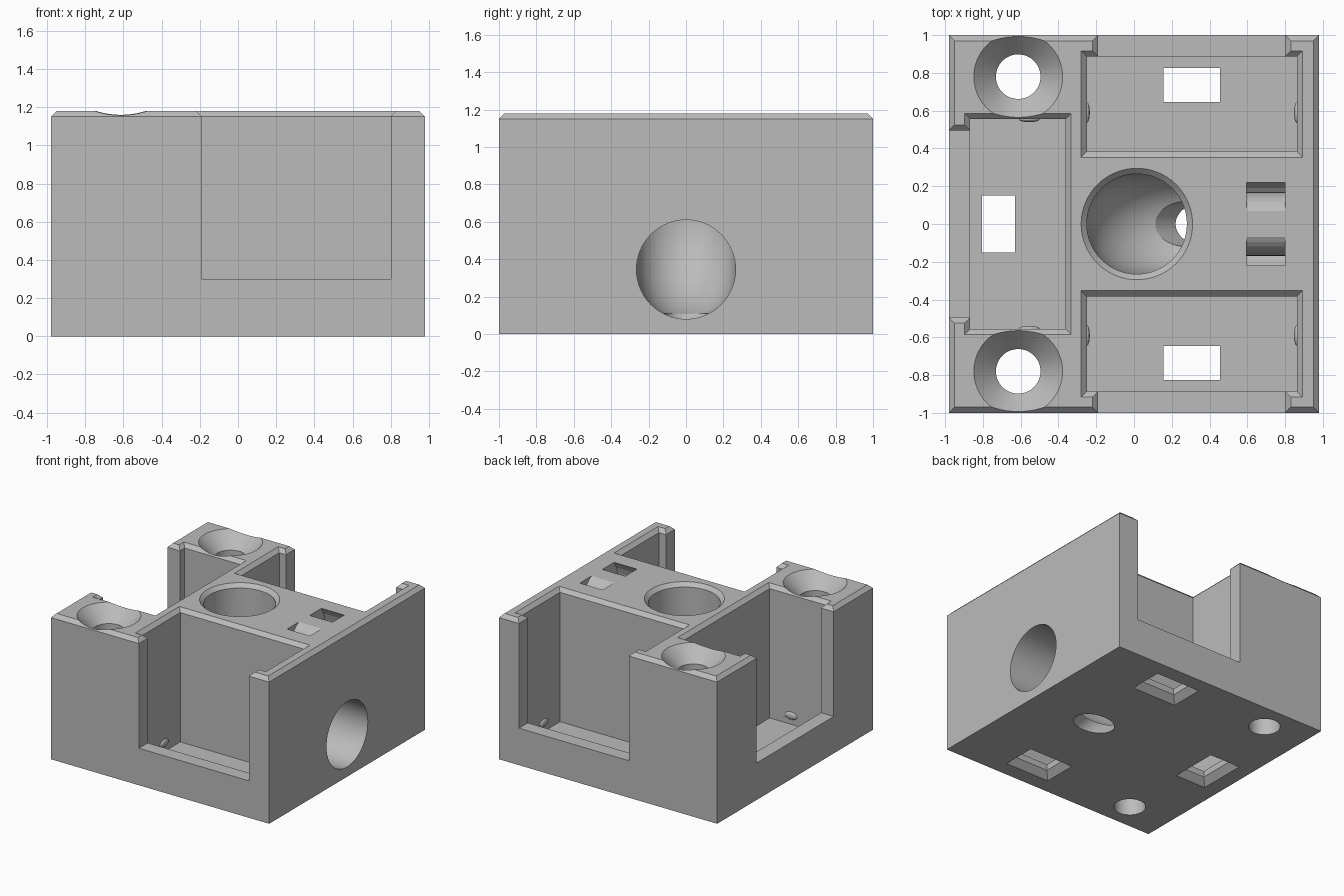
import bpy, bmesh
from math import sin, cos, pi
from mathutils import Vector

if "Cube" in bpy.data.objects:
    bpy.data.objects.remove(bpy.data.objects["Cube"])

TOP, CH = 1.18, 0.03

grey = bpy.data.materials.new("plain grey")
grey.use_nodes = True
grey.diffuse_color = (0.5, 0.5, 0.5, 1)
grey.node_tree.nodes["Principled BSDF"].inputs["Base Color"].default_value = (0.5, 0.5, 0.5, 1)


def loft(name, rings, closed=False):
    """Skin a list of point rings; cap the ends, or join last to first."""
    bm = bmesh.new()
    loops = [[bm.verts.new(p) for p in ring] for ring in rings]
    pairs = list(zip(loops, loops[1:]))
    if closed:
        pairs.append((loops[-1], loops[0]))
    else:
        bm.faces.new(loops[0])
        bm.faces.new(loops[-1])
    n = len(loops[0])
    for a, b in pairs:
        for i in range(n):
            j = (i + 1) % n
            bm.faces.new((a[i], a[j], b[j], b[i]))
    bmesh.ops.recalc_face_normals(bm, faces=bm.faces)
    mesh = bpy.data.meshes.new(name)
    bm.to_mesh(mesh)
    bm.free()
    mesh.materials.append(grey)
    obj = bpy.data.objects.new(name, mesh)
    bpy.context.collection.objects.link(obj)
    return obj


def rect(x0, x1, y0, y1, z, grow=0.0):
    return [(x0 - grow, y0 - grow, z), (x1 + grow, y0 - grow, z),
            (x1 + grow, y1 + grow, z), (x0 - grow, y1 + grow, z)]


def circle(center, r, u, v, n=64):
    c, u, v = Vector(center), Vector(u), Vector(v)
    return [c + r * (cos(2 * pi * i / n) * u + sin(2 * pi * i / n) * v) for i in range(n)]


X, Y, Z = (1, 0, 0), (0, 1, 0), (0, 0, 1)


def flat_circle(x, y, z, r):
    return circle((x, y, z), r, X, Y)


# Block with chamfered top rim
block = loft("block", [rect(-.98, .98, -1, 1, 0), rect(-.98, .98, -1, 1, TOP - CH),
                       rect(-.98, .98, -1, 1, TOP, -CH)])


def carve(cutter):
    cutter.hide_render = True
    mod = block.modifiers.new("carve", 'BOOLEAN')
    mod.operation = 'DIFFERENCE'
    mod.solver = 'EXACT'
    mod.object = cutter
    bpy.ops.object.select_all(action='DESELECT')
    bpy.context.view_layer.objects.active = block
    block.select_set(True)
    bpy.ops.object.modifier_apply(modifier=mod.name)
    bpy.data.objects.remove(cutter)


def carve_pocket(x0, x1, y0, y1, floor):
    """Straight-sided pocket whose top edge flares into a chamfer."""
    area = (x0, x1, y0, y1)
    carve(loft("pocket_cutter", [rect(*area, floor), rect(*area, TOP - CH),
                                 rect(*area, TOP + CH, 2 * CH)]))


def carve_window(x, y, hx, hy):
    """Rectangular floor opening, flared on the underside."""
    area = (x - hx, x + hx, y - hy, y + hy)
    carve(loft("window_cutter", [rect(*area, -.05, .1), rect(*area, .05), rect(*area, .2)]))


# Front and back pockets with open sides
for s in (-1, 1):
    ya, yb = sorted((s * .383, s * .887))
    carve_pocket(-.25, .863, ya, yb, .1)
    ya, yb = sorted((s * .7, s * 1.2))
    carve_pocket(-.19, .80, ya, yb, .3)
    carve_window(.305, s * .735, .15, .09)

# Side pocket
carve_pocket(-.867, -.363, -.555, .555, .1)
carve_pocket(-1.2, -.7, -.495, .495, .3)
carve_window(-.717, 0, .088, .15)

# Countersunk screw holes
for s in (-1, 1):
    profile = [(-.1, .118), (1.06, .118), (TOP, .235), (TOP + .05, .284)]
    carve(loft("screw_cutter", [flat_circle(-.613, s * .78, z, r) for z, r in profile]))

# Elbow bore: down from the top, bending out through the side
R, BEND, CX, CZ = .265, .267, .282, .612
rings = [flat_circle(CX - BEND, 0, z, r)
         for z, r in ((TOP + CH, R + 2 * CH), (TOP - CH, R))]
for k in range(25):
    a = k / 24 * pi / 2
    out = Vector((-cos(a), 0, -sin(a)))
    rings.append(circle(Vector((CX, 0, CZ)) + BEND * out, R, -out, Y))
rings.append(circle((1.2, 0, CZ - BEND), R, Z, Y))
carve(loft("bore_cutter", rings))

# Slanted drain from the bend to the underside
slant = Vector((-1, 0, 1)).normalized()
across = Vector((1, 0, 1)).normalized()
start = Vector((.39, 0, 0))
carve(loft("drain_cutter", [circle(start + slant * t, .12, across, Y) for t in (-.3, .5)]))

# Curved tie channel under the top surface
rings = []
for k in range(32):
    a = 2 * pi * k / 32
    rings.append([(x, r * cos(a), 1.025 + r * sin(a))
                  for x, r in ((.595, .17), (.8, .17), (.8, .27), (.595, .27))])
carve(loft("tie_cutter", rings, closed=True))


# Small retaining nubs low on the pocket walls
def nub(name, x, y, size):
    bpy.ops.mesh.primitive_uv_sphere_add(segments=24, ring_count=12, radius=1,
                                         location=(x, y, .17))
    obj = bpy.context.object
    obj.name = name
    obj.scale = size
    obj.data.materials.append(grey)
    bpy.ops.object.transform_apply(location=False, rotation=False, scale=True)
    bpy.ops.object.shade_smooth()


for s, side in ((-1, "front"), (1, "back")):
    nub(side + "_nub_right", -.25, s * .59, (.016, .055, .03))
    nub(side + "_nub_left", .863, s * .59, (.016, .055, .03))
    nub("side_nub_" + side, -.555, s * .555, (.055, .016, .03))

# Smooth the round walls, keep edges crisp
bpy.ops.object.select_all(action='DESELECT')
block.select_set(True)
bpy.context.view_layer.objects.active = block
bpy.ops.object.shade_smooth_by_angle(angle=pi / 18)
